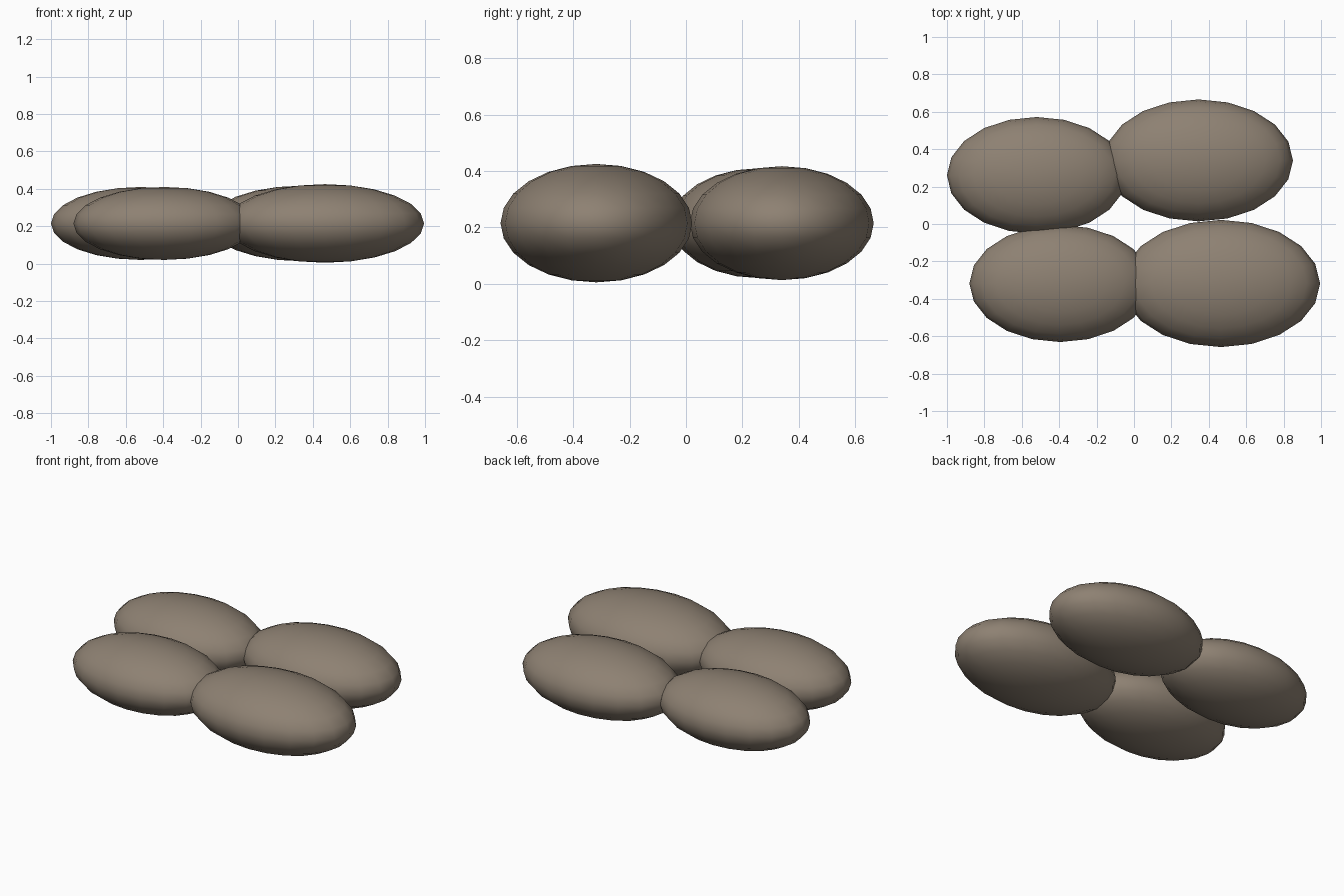
import bpy

if "Cube" in bpy.data.objects:
    bpy.data.objects.remove(bpy.data.objects["Cube"])

stone = bpy.data.materials.new("brown_grey_stone")
stone.diffuse_color = (0.27, 0.22, 0.17, 1)
stone.use_nodes = True
stone.node_tree.nodes["Principled BSDF"].inputs["Base Color"].default_value = stone.diffuse_color

# Flattened pebbles: centre x, y, then radii
pebbles = {
    "pebble_front_left": (-0.395, -0.318, 0.485, 0.313, 0.195),
    "pebble_front_right": (0.465, -0.318, 0.53, 0.34, 0.21),
    "pebble_back_left": (-0.52, 0.26, 0.48, 0.312, 0.195),
    "pebble_back_right": (0.345, 0.34, 0.505, 0.326, 0.202),
}

for name, (x, y, rx, ry, rz) in pebbles.items():
    bpy.ops.mesh.primitive_uv_sphere_add(segments=20, ring_count=12, radius=1, location=(x, y, 0.215))
    ob = bpy.context.object
    ob.name = name
    ob.scale = (rx, ry, rz)
    bpy.ops.object.transform_apply(location=False, rotation=False, scale=True)
    bpy.ops.object.shade_smooth()
    ob.data.materials.append(stone)
